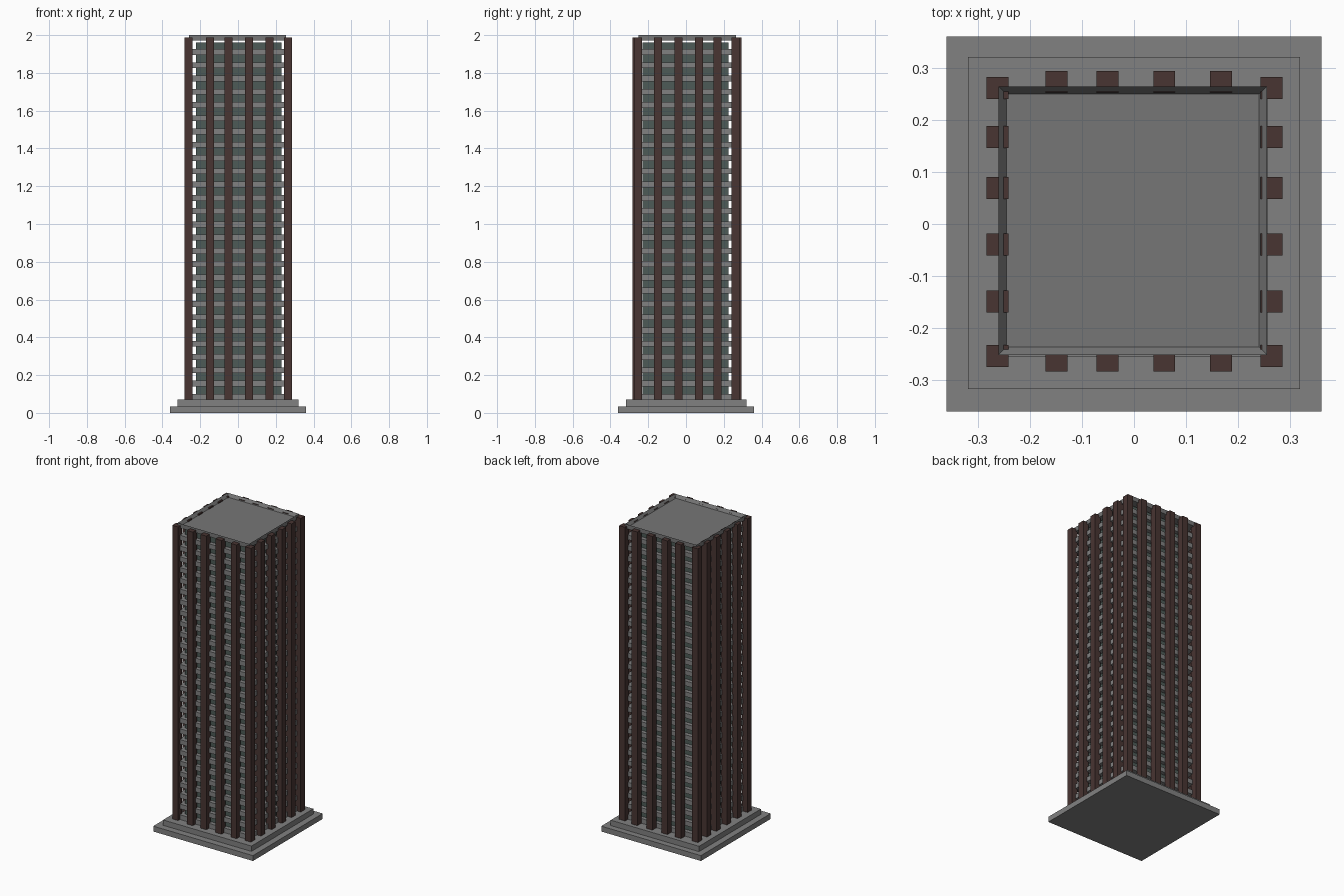
import bpy, bmesh
from mathutils import Matrix, Vector

if "Cube" in bpy.data.objects:
    bpy.data.objects.remove(bpy.data.objects["Cube"])


def material(name, rgb):
    m = bpy.data.materials.new(name)
    m.diffuse_color = (*rgb, 1)
    m.use_nodes = True
    m.node_tree.nodes["Principled BSDF"].inputs["Base Color"].default_value = m.diffuse_color
    return m


CONCRETE = material("concrete", (0.22, 0.22, 0.22))
ROOF = material("roof_grey", (0.18, 0.18, 0.18))
BROWN = material("dark_brown", (0.065, 0.035, 0.032))
GLASS = material("green_glass", (0.075, 0.105, 0.095))


def boxes(name, mat, items):
    """One object from boxes given as (x0, x1, y0, y1, z0, z1)."""
    bm = bmesh.new()
    for x0, x1, y0, y1, z0, z1 in items:
        c = Vector(((x0 + x1) / 2, (y0 + y1) / 2, (z0 + z1) / 2))
        s = Matrix.Diagonal((x1 - x0, y1 - y0, z1 - z0, 1))
        bmesh.ops.create_cube(bm, size=1, matrix=Matrix.Translation(c) @ s)
    me = bpy.data.meshes.new(name)
    bm.to_mesh(me)
    bm.free()
    me.materials.append(mat)
    ob = bpy.data.objects.new(name, me)
    bpy.context.collection.objects.link(ob)
    return ob


# Stepped base
boxes("base_lower", CONCRETE, [(-0.36, 0.36, -0.36, 0.36, 0, 0.035)])
boxes("base_upper", CONCRETE, [(-0.319, 0.319, -0.317, 0.321, 0.035, 0.07)])

# Glass core
boxes("glass_core", GLASS, [(-0.223, 0.23, -0.229, 0.226, 0.07, 1.962)])

# Floor slabs
FLOORS, PITCH = 27, 0.0702
boxes("floor_slabs", CONCRETE,
      [(-0.249, 0.257, -0.255, 0.252, 0.07 + i * PITCH, 0.101 + i * PITCH)
       for i in range(FLOORS)])

# Vertical columns
W, Z0, Z1 = 0.021, 0.07, 1.987


def column(x, y):
    return (x - W, x + W, y - W, y + W, Z0, Z1)


front_x = (-0.149, -0.051, 0.058, 0.167)
side_y = (-0.149, -0.039, 0.069, 0.167)
boxes("front_columns", BROWN, [column(x, -0.262) for x in front_x])
boxes("back_columns", BROWN, [column(x, 0.273) for x in front_x])
boxes("left_columns", BROWN, [column(-0.262, y) for y in side_y])
boxes("right_columns", BROWN, [column(0.264, y) for y in side_y])
boxes("corner_columns", BROWN,
      [column(x, y) for x in (-0.262, 0.264) for y in (-0.253, 0.261)])

# Roof slab with recessed top: inset the top face and push it down
roof = boxes("roof_parapet", ROOF, [(-0.26, 0.255, -0.251, 0.264, 1.971, 2.0)])
bm = bmesh.new()
bm.from_mesh(roof.data)
bm.normal_update()
top = max(bm.faces, key=lambda f: f.normal.z)
bmesh.ops.inset_region(bm, faces=[top], thickness=0.021)
bmesh.ops.translate(bm, verts=top.verts, vec=(0, 0, -0.02))
bm.to_mesh(roof.data)
bm.free()
